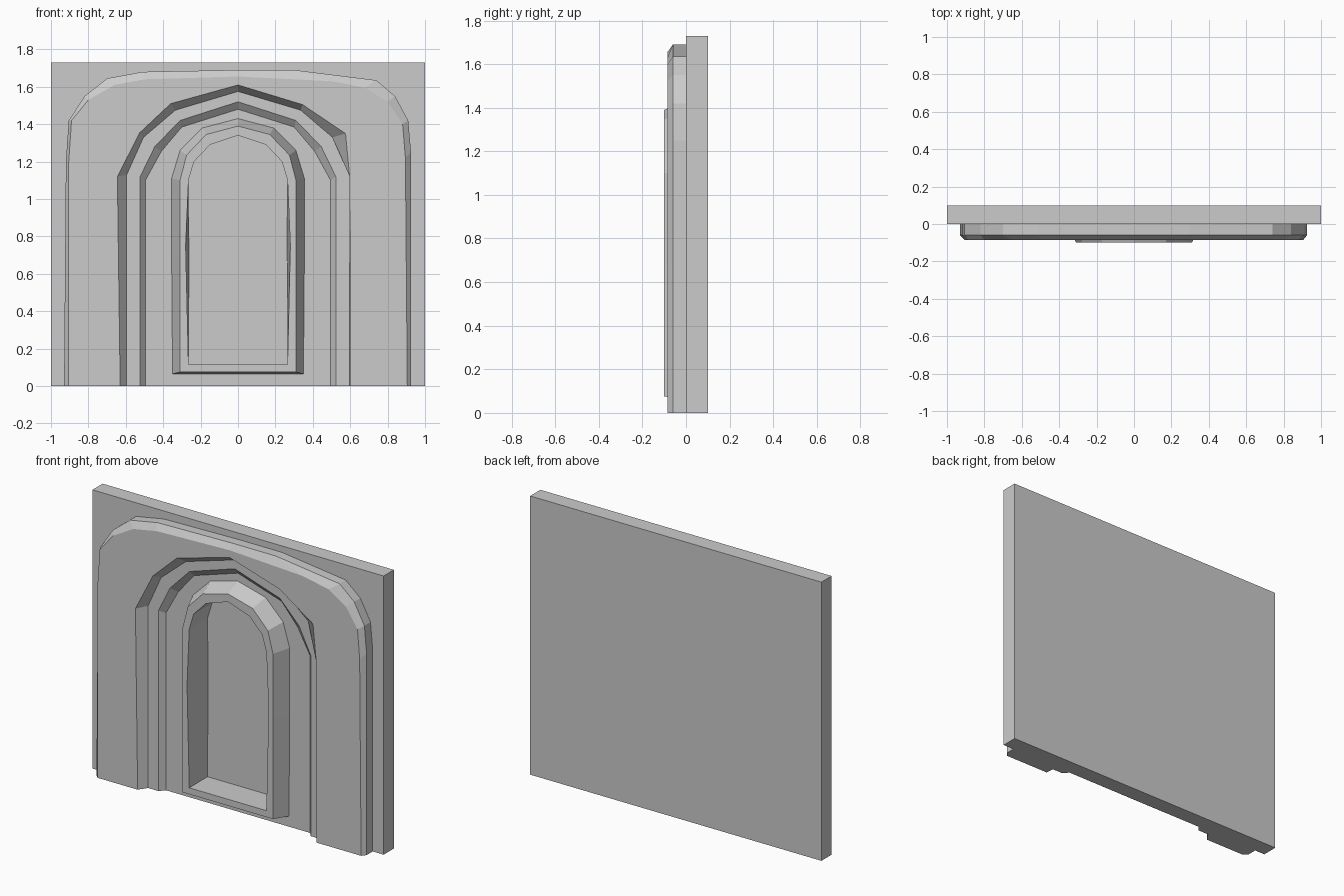
import bpy
import bmesh

cube = bpy.data.objects.get("Cube")
if cube:
    bpy.data.objects.remove(cube, do_unlink=True)

stone = bpy.data.materials.new("grey stone")
stone.use_nodes = True
GREY = (0.6, 0.6, 0.6, 1)
stone.diffuse_color = GREY
stone.node_tree.nodes["Principled BSDF"].inputs["Base Color"].default_value = GREY


def mirrored(half):
    """Complete an outline from its right half, which ends at the apex."""
    return half + [(-x, z) for x, z in reversed(half[:-1])]


def ring(bm, outline, y):
    return [bm.verts.new((x, y, z)) for x, z in outline]


def bridge(bm, rings, closed):
    """Join successive outlines with quads."""
    for a, b in zip(rings, rings[1:]):
        n = len(a)
        for i in range(n if closed else n - 1):
            j = (i + 1) % n
            bm.faces.new((a[i], a[j], b[j], b[i]))


def finish(bm, name):
    bmesh.ops.recalc_face_normals(bm, faces=bm.faces[:])
    mesh = bpy.data.meshes.new(name)
    bm.to_mesh(mesh)
    bm.free()
    mesh.materials.append(stone)
    obj = bpy.data.objects.new(name, mesh)
    bpy.context.collection.objects.link(obj)
    return obj


# Outlines of the stepped surround, from the right foot over the top
outer_base = [(.925, 0), (.925, 1.25), (.91, 1.42), (.84, 1.55), (.74, 1.635),
              (.3, 1.69), (0, 1.69), (-.51, 1.68), (-.7, 1.645), (-.82, 1.55),
              (-.905, 1.42), (-.92, 1.2), (-.93, 0)]
outer_front = [(.905, 0), (.895, 1.22), (.88, 1.4), (.8, 1.52), (.68, 1.595),
               (.5, 1.63), (0, 1.655), (-.5, 1.64), (-.66, 1.61), (-.8, 1.53),
               (-.89, 1.42), (-.905, 1.2), (-.905, 0)]
step_front = [(.6, 0), (.597, 1.12), (.575, 1.35), (.345, 1.505), (0, 1.61),
              (-.36, 1.51), (-.525, 1.355), (-.645, 1.12), (-.63, 0)]
step_back = mirrored([(.595, 0), (.595, 1.13), (.505, 1.33), (.335, 1.475), (0, 1.575)])
ledge_front = mirrored([(.523, 0), (.523, 1.12), (.445, 1.28), (.31, 1.42), (0, 1.52)])
ledge_back = mirrored([(.495, 0), (.495, 1.1), (.41, 1.255), (.3, 1.385), (0, 1.48)])

# Surround: bevelled outside, two steps inside
bm = bmesh.new()
outside = [ring(bm, outer_base, 0), ring(bm, outer_base, -.06), ring(bm, outer_front, -.085)]
inside = [ring(bm, step_front, -.085), ring(bm, step_back, -.033),
          ring(bm, ledge_front, -.033), ring(bm, ledge_back, 0)]
bridge(bm, outside, False)
bridge(bm, inside, False)
bm.faces.new(outside[-1] + inside[0][::-1])
bm.faces.new(outside[0] + inside[-1][::-1])
for end in (0, -1):
    bm.faces.new([r[end] for r in outside + inside])
finish(bm, "stepped_surround")

# Door frame with splayed sides around a sunken panel
frame_base = mirrored([(.35, .065), (.355, .7), (.355, 1.11), (.31, 1.26), (.19, 1.38), (0, 1.43)])
frame_front = mirrored([(.31, .075), (.31, .7), (.31, 1.1), (.275, 1.235), (.17, 1.345), (0, 1.39)])
opening = mirrored([(.265, .115), (.28, .75), (.265, 1.1), (.235, 1.2), (.15, 1.29), (0, 1.34)])
panel = mirrored([(.265, .115), (.262, .75), (.265, 1.1), (.235, 1.2), (.15, 1.29), (0, 1.34)])
bm = bmesh.new()
rings = [ring(bm, frame_base, 0), ring(bm, frame_front, -.1),
         ring(bm, opening, -.1), ring(bm, panel, .08)]
bridge(bm, rings, True)
bm.faces.new(rings[-1])
finish(bm, "door_frame_and_panel")

# Backing wall with a pocket for the panel
bm = bmesh.new()
bmesh.ops.create_cube(bm, size=1)
for v in bm.verts:
    v.co = (v.co.x * 2, v.co.y * .1 + .05, (v.co.z + .5) * 1.73)
wall = finish(bm, "backing_wall")

bm = bmesh.new()
pocket = [(x * 1.08, z + (.01 if z > 1 else -.01)) for x, z in opening]
rings = [ring(bm, pocket, -.05), ring(bm, pocket, .085)]
bridge(bm, rings, True)
for r in rings:
    bm.faces.new(r)
cutter = finish(bm, "pocket_cutter")
cutter.hide_render = True

cut = wall.modifiers.new("pocket", "BOOLEAN")
cut.object = cutter
cut.operation = "DIFFERENCE"
cut.solver = "EXACT"
bpy.context.view_layer.objects.active = wall
bpy.ops.object.modifier_apply(modifier=cut.name)
bpy.data.objects.remove(cutter, do_unlink=True)
